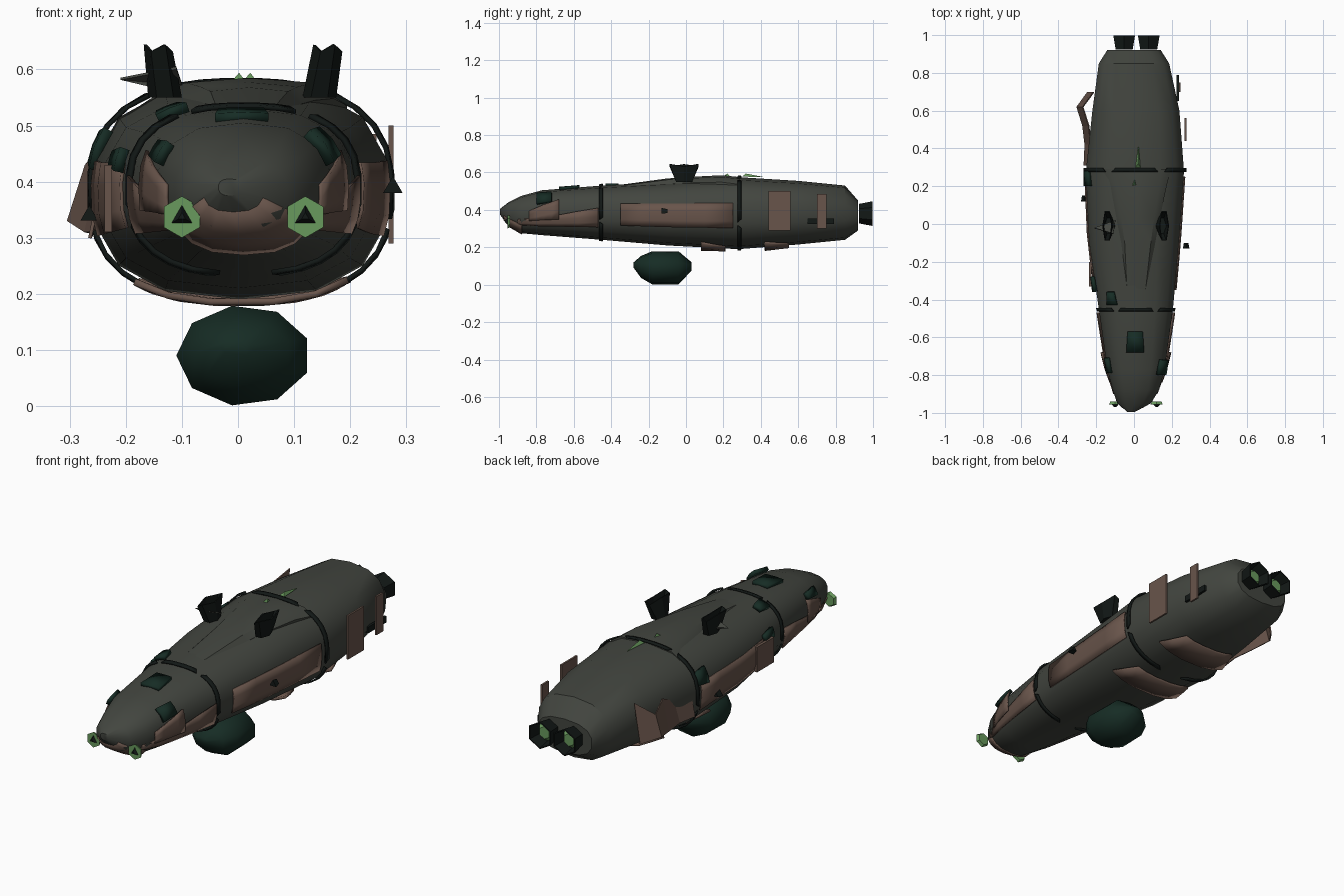
import bpy, bmesh, math
from mathutils import Vector, Matrix

if "Cube" in bpy.data.objects:
    bpy.data.objects.remove(bpy.data.objects["Cube"])


def material(name, rgb):
    m = bpy.data.materials.new(name)
    m.diffuse_color = (*rgb, 1)
    m.use_nodes = True
    m.node_tree.nodes["Principled BSDF"].inputs["Base Color"].default_value = m.diffuse_color
    return m


HULL = material("hull_grey", (0.055, 0.06, 0.05))
BROWN = material("brown_plate", (0.14, 0.09, 0.07))
DARK = material("dark_green", (0.008, 0.025, 0.018))
BLACK = material("black_metal", (0.006, 0.009, 0.008))
GREEN = material("green_light", (0.14, 0.32, 0.11))


def make(name, verts, faces, mat, angle=35, thick=0):
    me = bpy.data.meshes.new(name)
    me.from_pydata([tuple(v) for v in verts], [], faces)
    bm = bmesh.new()
    bm.from_mesh(me)
    bmesh.ops.recalc_face_normals(bm, faces=bm.faces)
    bm.to_mesh(me)
    bm.free()
    me.materials.append(mat)
    ob = bpy.data.objects.new(name, me)
    bpy.context.collection.objects.link(ob)
    if thick:
        ob.modifiers.new("thickness", 'SOLIDIFY').thickness = thick
    if angle:
        bpy.ops.object.select_all(action='DESELECT')
        ob.select_set(True)
        bpy.context.view_layer.objects.active = ob
        bpy.ops.object.shade_smooth_by_angle(angle=math.radians(angle))
    return ob


def section(st, deg, off=0.0, e=0.8):
    # rounded-box cross-section; st = y, centre x, half width, z low, z high
    y, cx, w, lo, hi = st
    c, s = math.cos(math.radians(deg)), math.sin(math.radians(deg))
    x = cx + (w + off) * math.copysign(abs(c) ** e, c)
    z = (lo + hi) / 2 + ((hi - lo) / 2 + off) * math.copysign(abs(s) ** e, s)
    return Vector((x, y, z))


def loft(name, stations, n, mat, e=0.8, angle=35):
    verts = [section(s, 360 * (k + .5) / n, 0, e) for s in stations for k in range(n)]
    faces = [(i * n + k, i * n + (k + 1) % n, (i + 1) * n + (k + 1) % n, (i + 1) * n + k)
             for i in range(len(stations) - 1) for k in range(n)]
    faces += [tuple(range(n)), tuple(range(len(verts) - n, len(verts)))]
    return make(name, verts, faces, mat, angle)


STATIONS = [(-0.995, -0.015, 0.02, 0.375, 0.405), (-0.95, 0, 0.09, 0.315, 0.44),
            (-0.88, 0.01, 0.125, 0.275, 0.475), (-0.77, 0.01, 0.155, 0.265, 0.505),
            (-0.45, 0.01, 0.20, 0.24, 0.53), (-0.1, 0, 0.243, 0.21, 0.55),
            (0.28, 0.005, 0.265, 0.19, 0.575), (0.6, 0.01, 0.235, 0.215, 0.555),
            (0.85, 0, 0.19, 0.24, 0.53), (0.92, 0, 0.145, 0.29, 0.45)]


def hull_at(y):
    for a, b in zip(STATIONS, STATIONS[1:]):
        if y <= b[0]:
            t = (y - a[0]) / (b[0] - a[0])
            return tuple(p + (q - p) * t for p, q in zip(a, b))
    return STATIONS[-1]


def patch(name, y0, y1, front, back, off, mat, thick=0.006, ny=4, na=3):
    # plate following the hull; front/back = angle spans at its two ends
    verts, faces = [], []
    for i in range(ny + 1):
        t = i / ny
        a0 = front[0] + (back[0] - front[0]) * t
        a1 = front[1] + (back[1] - front[1]) * t
        o = off[0] + (off[1] - off[0]) * t
        st = hull_at(y0 + (y1 - y0) * t)
        verts += [section(st, a0 + (a1 - a0) * j / na, o) for j in range(na + 1)]
    m = na + 1
    faces = [(i * m + j, i * m + j + 1, (i + 1) * m + j + 1, (i + 1) * m + j)
             for i in range(ny) for j in range(na)]
    return make(name, verts, faces, mat, 35, thick)


def box(name, lo, hi, mat):
    v = [(x, y, z) for x in (lo[0], hi[0]) for y in (lo[1], hi[1]) for z in (lo[2], hi[2])]
    f = [(0, 1, 3, 2), (4, 5, 7, 6), (0, 1, 5, 4), (2, 3, 7, 6), (0, 2, 6, 4), (1, 3, 7, 5)]
    return make(name, v, f, mat, 0)


def cone(name, pos, r0, r1, length, n, mat, caps=True):
    # cone or frustum running along +y
    v = [(pos[0] + r * math.sin(2 * math.pi * k / n), pos[1] + d,
          pos[2] + r * math.cos(2 * math.pi * k / n))
         for r, d in ((r0, 0), (r1, length)) for k in range(n)]
    f = [(k, (k + 1) % n, n + (k + 1) % n, n + k) for k in range(n)]
    if caps:
        f += [tuple(range(n)), tuple(range(n, 2 * n))]
    return make(name, v, f, mat, 0, 0 if caps else 0.006)


# main body and raised spine
loft("hull", STATIONS, 14, HULL)
loft("dorsal_hump", [(-0.42, 0.01, 0.06, 0.45, 0.525), (-0.1, 0.02, 0.095, 0.45, 0.568),
                     (0.03, 0.02, 0.12, 0.45, 0.577), (0.19, 0.02, 0.155, 0.44, 0.585),
                     (0.29, 0.01, 0.19, 0.42, 0.575)], 10, HULL, 0.6)

# underslung pod
loft("belly_pod", [(-0.28, 0, 0.03, 0.09, 0.12), (-0.24, 0.01, 0.085, 0.035, 0.155),
                   (-0.18, 0.01, 0.12, 0.0, 0.18), (-0.04, 0.01, 0.115, 0.0, 0.18),
                   (0.03, 0.01, 0.04, 0.075, 0.12)], 9, DARK, 1.0, 50)

# broken dark hoops around the hull
for y, w in ((-0.455, 0.018), (0.285, 0.02)):
    for a0, a1 in ((-80, -15), (-10, 60), (68, 112), (120, 190), (196, 262)):
        patch("hull_hoop", y - w / 2, y + w / 2, (a0, a1), (a0 + 4, a1 - 4),
              (0.008, 0.011), BLACK, 0.008, 1, 5)

# side plates, mirrored by angle
for side in (0, 1):
    def span(a, b):
        return (180 - b, 180 - a) if side else (a, b)
    patch("side_plate", -0.35, 0.25, span(-20, 14), span(-19, 12), (0.006, 0.004), BROWN)
    patch("nose_cheek", -0.9, -0.47, span(-32, -12), span(-25, 6), (0.004, 0.012), BROWN)
    patch("cheek_flap", -0.84, -0.68, span(-15, 5), span(-10, 24), (0.004, 0.02), BROWN)

# brown chin and belly plates
patch("chin_plate", -0.975, -0.88, (-165, -15), (-150, -30), (0.004, 0.006), BROWN, 0.006, 3, 6)
for y0, y1 in ((0.08, 0.21), (0.42, 0.55)):
    patch("belly_plate", y0, y1, (-130, -48), (-120, -62), (0.01, 0.004), BROWN, 0.012, 2, 5)

# standing panels on the rear right
box("rear_panel_large", (0.268, 0.44, 0.29), (0.277, 0.56, 0.5), BROWN)
box("rear_panel_small", (0.238, 0.70, 0.30), (0.247, 0.75, 0.485), BROWN)
box("rear_panel_brace", (0.225, 0.65, 0.325), (0.237, 0.79, 0.355), BLACK)

# crumpled plate on the rear left, folded from a strip
fold = [(0.31, -0.255, 0.30, 0.45), (0.42, -0.25, 0.31, 0.41), (0.52, -0.262, 0.31, 0.46),
        (0.62, -0.293, 0.33, 0.43), (0.70, -0.235, 0.31, 0.50)]
make("crumpled_plate", [(x + d, y, z) for y, x, lo, hi in fold for z, d in ((lo, -0.012), (hi, 0.02))],
     [(2 * i, 2 * i + 1, 2 * i + 3, 2 * i + 2) for i in range(4)], BROWN, 0, 0.006)
box("left_panel", (-0.238, -0.33, 0.31), (-0.225, -0.2, 0.43), BROWN)

# open flaring cups on top
for x, lean in ((-0.13, -0.012), (0.145, 0.015)):
    v = []
    for z, rx, ry, dx in ((0.55, 0.03, 0.05, 0), (0.632, 0.026, 0.09, lean)):
        v += [(x + dx + rx * math.cos(k * math.pi / 3), -0.01 + ry * math.sin(k * math.pi / 3),
               z + (0.012 if k % 2 and z > 0.6 else 0)) for k in range(6)]
    make("top_cup", v, [(k, (k + 1) % 6, 6 + (k + 1) % 6, 6 + k) for k in range(6)]
         + [tuple(range(6))], BLACK, 0, 0.005)
make("top_fin", [(-0.21, -0.02, 0.585), (-0.11, -0.05, 0.605), (-0.1, 0.02, 0.575),
                 (-0.13, 0.0, 0.56)], [(0, 1, 2), (0, 2, 3)], HULL, 0, 0.005)

# nose lamps and rear nozzles
for x in (-0.1, 0.12):
    cone("nose_lamp", (x, -0.955, 0.337), 0.037, 0.03, 0.014, 6, GREEN)
    cone("lamp_core", (x, -0.968, 0.337), 0.008, 0.022, 0.014, 3, BLACK)
for x in (-0.052, 0.078):
    cone("nozzle", (x, 0.925, 0.38), 0.052, 0.066, 0.072, 6, BLACK, False)
    cone("nozzle_glow", (x, 0.935, 0.38), 0.05, 0.03, 0.03, 6, GREEN)

# small dark fittings on the skin: y range, angle range
for y0, y1, a0, a1, lift in ((-0.68, -0.57, 80, 102, 0.012), (-0.43, -0.36, 112, 130, 0.02),
                             (-0.8, -0.72, 18, 50, 0.022), (-0.79, -0.71, 142, 162, 0.016),
                             (0.2, 0.28, 150, 172, 0.012), (-0.36, -0.28, 158, 172, 0.02)):
    patch("skin_fitting", y0, y1, (a0, a1), (a0 + 3, a1 - 3), (lift, lift), DARK, 0.018, 1, 2)
cone("right_stud", (0.276, -0.13, 0.39), 0.02, 0.014, 0.03, 3, BLACK)
cone("left_stud", (-0.265, 0.12, 0.34), 0.018, 0.012, 0.03, 3, BLACK)

# green markers on the spine
for y0, y1, x in ((0.3, 0.42, 0.02), (0.2, 0.24, 0.0)):
    make("spine_marker", [(x - 0.012, y0, 0.578), (x + 0.014, y0, 0.578), (x + 0.004, y1, 0.575),
                          (x + 0.002, y0 + 0.02, 0.594)],
         [(0, 1, 3), (1, 2, 3), (2, 0, 3), (0, 2, 1)], GREEN, 0)
